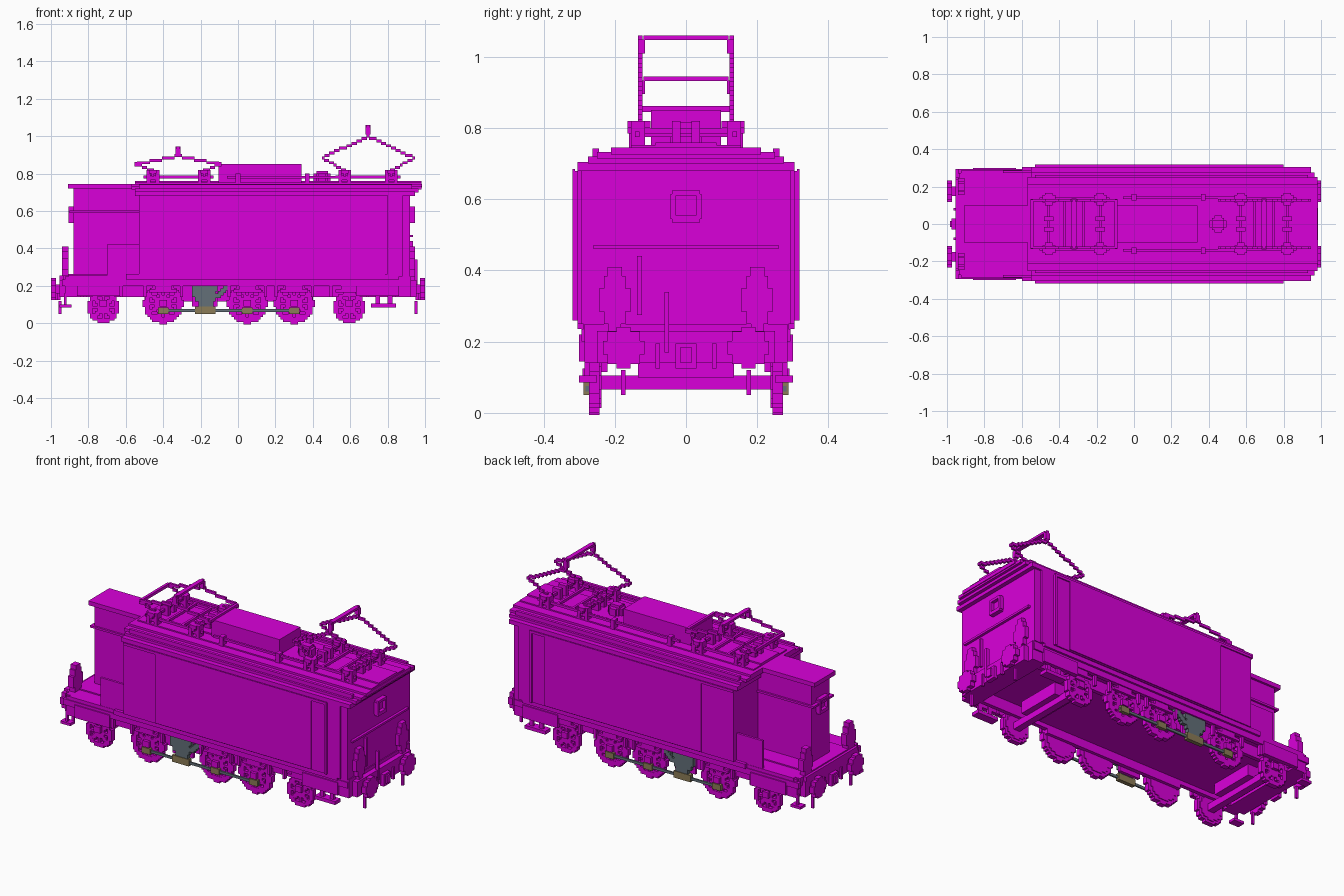
import bpy, bmesh, math

cube = bpy.data.objects.get("Cube")
if cube:
    bpy.data.objects.remove(cube)

V = 0.013  # block size of the stepped style


def material(name, rgb):
    m = bpy.data.materials.new(name)
    m.use_nodes = True
    m.diffuse_color = (*rgb, 1)
    m.node_tree.nodes["Principled BSDF"].inputs["Base Color"].default_value = (*rgb, 1)
    return m


PURPLE = material("purple", (0.70, 0.0, 0.70))
STEEL = material("steel grey", (0.125, 0.16, 0.19))
BRASS = material("brass", (0.26, 0.20, 0.095))


def boxes(name, items, mat=PURPLE):
    """One object from boxes given as (x0, x1, y0, y1, z0, z1)."""
    bm = bmesh.new()
    for x0, x1, y0, y1, z0, z1 in items:
        vs = bmesh.ops.create_cube(bm, size=1)["verts"]
        for v in vs:
            v.co.x = x0 if v.co.x < 0 else x1
            v.co.y = y0 if v.co.y < 0 else y1
            v.co.z = z0 if v.co.z < 0 else z1
    me = bpy.data.meshes.new(name)
    bm.to_mesh(me)
    bm.free()
    me.materials.append(mat)
    ob = bpy.data.objects.new(name, me)
    bpy.context.collection.objects.link(ob)


def both(items):
    """Mirror boxes across the y = 0 plane."""
    return items + [(a, b, -d, -c, e, f) for a, b, c, d, e, f in items]


def ends(items):
    """Mirror boxes across the x = 0 plane."""
    return items + [(-b, -a, c, d, e, f) for a, b, c, d, e, f in items]


def cells(test, r):
    """Stepped columns (u0, u1, w0, w1) where test(u, w) holds in a square of half-size r."""
    n = math.ceil(r / V)
    out = []
    for i in range(-n, n + 1):
        start = None
        for j in range(-n, n + 2):
            on = j <= n and test(i * V, j * V)
            if on and start is None:
                start = j
            if not on and start is not None:
                out.append(((i - .5) * V, (i + .5) * V, (start - .5) * V, (j - .5) * V))
                start = None
    return out


def stepped_line(p, q, y):
    """Blocks following a slanted line in the xz plane."""
    n = max(1, round(max(abs(q[0] - p[0]), abs(q[1] - p[1])) / V))
    out = []
    for i in range(n + 1):
        x = p[0] + (q[0] - p[0]) * i / n
        z = round((p[1] + (q[1] - p[1]) * i / n) / V) * V
        out.append((x - V * .55, x + V * .55, y - V / 2, y + V / 2, z - V * .6, z + V * .6))
    return out


# Main body, with thin side panels leaving door recesses
boxes("main_body", [(-.53, .80, -.312, .312, .26, .68), (.80, .88, -.305, .305, .25, .69),
                    (.88, .92, -.293, .293, .25, .70)])
boxes("side_panels", both([(-.32, .70, .312, .319, .265, .67), (-.53, .80, .312, .319, .67, .685),
                           (.785, .80, .312, .319, .26, .67)]))
# Stepped roof
boxes("main_roof", [(-.55, .945, -.305, .305, .68, .705), (-.55, .965, -.275, .275, .70, .72),
                    (-.57, .98, -.25, .25, .715, .733), (-.57, .985, -.21, .21, .725, .745),
                    (-.55, .98, -.155, .155, .74, .752), (-.55, .98, -.085, .085, .75, .76)])
boxes("roof_gutters", both([(-.53, .93, .245, .262, .72, .743)]))
# Narrow hood at the rear end, with thin wing walls on the platform edge
boxes("narrow_hood", [(-.88, -.53, -.085, .085, .25, .73)])
boxes("hood_roof", [(-.91, -.53, -.098, .098, .72, .745)])
boxes("hood_rails", both([(-.90, -.53, .085, .096, .59, .602)]))
boxes("wing_walls", both([(-.70, -.53, .272, .286, .25, .42)]))

# Platform, end beams and running boards
boxes("platform", [(-.905, .92, -.288, .288, .205, .255), (-.935, -.90, -.272, .272, .205, .255),
                   (-.955, -.92, -.24, .24, .17, .255), (-.94, -.53, -.187, .187, .25, .262)])
boxes("running_boards", both([(-.60, .86, .285, .305, .235, .262), (-.94, .92, .27, .293, .20, .235)]))
boxes("end_beams", ends([(.84, .925, -.285, .285, .14, .25), (.92, .955, -.25, .25, .14, .23)]))
boxes("end_side_frames", both(ends([(.63, .86, .275, .30, .145, .22)])))
boxes("chassis_floor", [(-.72, .46, -.24, .24, .165, .21)])
boxes("inner_frames", both([(-.86, .86, .22, .243, .14, .21), (-.50, .40, .22, .243, .115, .15),
                            (-.245, -.11, .245, .262, .09, .21)]))
boxes("truck_frames", [(x - .06, x + .06, -.135, .135, .10, .17) for x in (-.72, .59)])


# Spoked wheels
def wheel(name, cx, r, spokes):
    def rim(u, w):
        return r * .72 < math.hypot(u, w) < r

    def web(u, w):
        d = math.hypot(u, w)
        a = math.atan2(w, u) * spokes / math.pi / 2
        return d < r * .4 or (d < r * .85 and abs(a - round(a)) * 6.28 / spokes * d < V * .75)

    def place(test, y0, y1):
        return both([(cx + a, cx + b, y0, y1, r + c, r + d) for a, b, c, d in cells(test, r)])
    boxes(name, place(rim, .243, .272) + place(web, .248, .27)
          + place(lambda u, w: math.hypot(u, w) < r * .8, .238, .25))


for i, x in enumerate((-.40, .05, .30)):
    wheel(f"driving_wheel_{i + 1}", x, .105, 10)
wheel("rear_carrying_wheel", -.72, .085, 8)
wheel("front_carrying_wheel", .595, .085, 8)
boxes("carrying_axles", [(x - .02, x + .02, -.24, .24, .065, .105) for x in (-.72, .595)])

# Springs and axle boxes over the wheels
springs = []
for x in (-.72, -.40, .05, .30, .595):
    springs += [(x - .075, x + .075, .272, .286, .165, .18), (x - .045, x + .045, .272, .286, .18, .205),
                (x - .02, x + .02, .272, .29, .09, .125),
                (x - .105, x - .09, .265, .285, .14, .21), (x + .09, x + .105, .265, .285, .14, .21)]
boxes("springs", both(springs))

# Drive gear
boxes("side_rods", both([(-.42, .33, .273, .282, .06, .075)]), STEEL)
boxes("rod_bearings", both([(-.23, -.12, .264, .288, .05, .09)]
      + [(x - .028, x + .028, .264, .288, .05, .085) for x in (-.40, .05, .30)]), BRASS)
arm = [(-.245, -.11, .17, .20), (-.245, -.12, .14, .17), (-.23, -.12, .115, .14), (-.21, -.13, .088, .115)]
arm += [(-.12 + i * V, -.09 + i * V, .135 + i * V, .16 + i * V) for i in range(6)]
boxes("drive_arms", both([(a, b, .262, .284, c, d) for a, b, c, d in arm]), STEEL)

# Buffers
parts = []
for y in (-.175, .175):
    disc = cells(lambda u, w: math.hypot(u, w) < .058, .06)
    parts += [(.972, 1, y + a, y + b, .183 + c, .183 + d) for a, b, c, d in disc]
    parts += [(.94, .975, y - .025, y + .025, .158, .208)]
boxes("buffers", ends(parts))

# Couplers and hoses
boxes("couplers", ends([(.95, .975, -.03, .03, .125, .195), (.97, .985, -.015, .015, .14, .185)]))
boxes("hoses", ends(both([(.95, .965, .073, .086, .125, .195), (.945, .96, .17, .182, .05, .12)])))


# Lamps on both ends
def lamps(name, x0, x1):
    out = []
    for y in (-.2, .2):
        out += [(x0, x1, y - .045, y + .045, .285, .35), (x0, x1, y - .03, y + .03, .25, .385),
                (x0, x1, y - .02, y + .02, .38, .41), (x0, x1, y - .018, y + .018, .22, .28)]
    boxes(name, out)


lamps("front_lamps", .915, .945)
lamps("rear_lamps", -.94, -.905)

# End window frames and hand rails
frame = [(-.04, .04, .535, .555), (-.04, .04, .61, .625), (-.043, -.028, .545, .615), (.028, .043, .545, .615)]
boxes("end_windows", [(.915, .945, *f) for f in frame] + [(-.905, -.875, *f) for f in frame]
      + [(.918, .925, -.03, .03, .55, .615), (-.885, -.878, -.03, .03, .55, .615)])
boxes("end_handrails", [(.92, .935, -.26, .26, .46, .472), (.92, .935, -.137, -.124, .275, .44),
                        (.94, .96, -.061, -.048, .17, .34), (-.90, -.88, -.09, .09, .59, .602)])

# Stirrup steps
boxes("steps", both([(.71, .845, .25, .30, .085, .105), (.735, .76, .27, .285, .10, .21),
                     (.80, .825, .27, .285, .10, .21), (-.955, -.89, .25, .295, .085, .10),
                     (-.93, -.917, .27, .283, .095, .16)]))

# Roof equipment box, cable rails and valve
boxes("roof_box", [(-.105, .34, -.098, .098, .75, .85)])
boxes("cable_rails", both([(-.06, .55, .135, .148, .775, .788)]
      + [(x - .013, x + .013, .125, .16, .74, .80) for x in (0, .37)]))
boxes("roof_valve", [(.45 + a, .45 + b, c, d, .75, .80) for a, b, c, d in
                     cells(lambda u, w: math.hypot(u, w) < .045, .05)] + [(.42, .48, -.02, .02, .79, .815)])


# Current collectors
def collector(name, cx, feet, nodes, apex, tip):
    base = both([(feet[0] - .05, feet[1] + .05, .13, .143, .775, .79)])
    for x in feet:
        base += [(x - .007, x + .007, -.165, .165, .785, .80)]
        base += both([(x - .034, x + .034, .12, .15, .765, .785), (x - .02, x + .02, .10, .165, .80, .82),
                      (x - .034, x - .014, .115, .155, .745, .82), (x + .014, x + .034, .115, .155, .745, .82),
                      (x - .025, x + .025, .015, .04, .75, .82)])
    base += [(cx + d - .007, cx + d + .007, -.14, .14, .775, .79) for d in (-.05, .05)]
    boxes(name + "_base", base)
    arms = []
    for y in (-.128, .128):
        for f, n in zip(feet, nodes):
            arms += stepped_line((f, .815), n, y) + stepped_line(n, (cx, apex), y)
        arms += [(cx - .008, cx + .008, y - V / 2, y + V / 2, apex, tip)]
    arms += [(cx - .013, cx + .013, -.12, .12, tip - .013, tip)]
    arms += both([(cx - .013, cx + .013, .115, .135, tip - .05, tip - .012)])
    boxes(name + "_arms", arms)


collector("lowered_collector", -.32, (-.455, -.18), ((-.545, .85), (-.095, .85)), .895, .945)
collector("raised_collector", .695, (.57, .82), ((.455, .885), (.94, .885)), 1.0, 1.06)
boxes("lowered_collector_bars", [(x - .008, x + .008, -.13, .13, .845, .862) for x in (-.545, -.095)])
